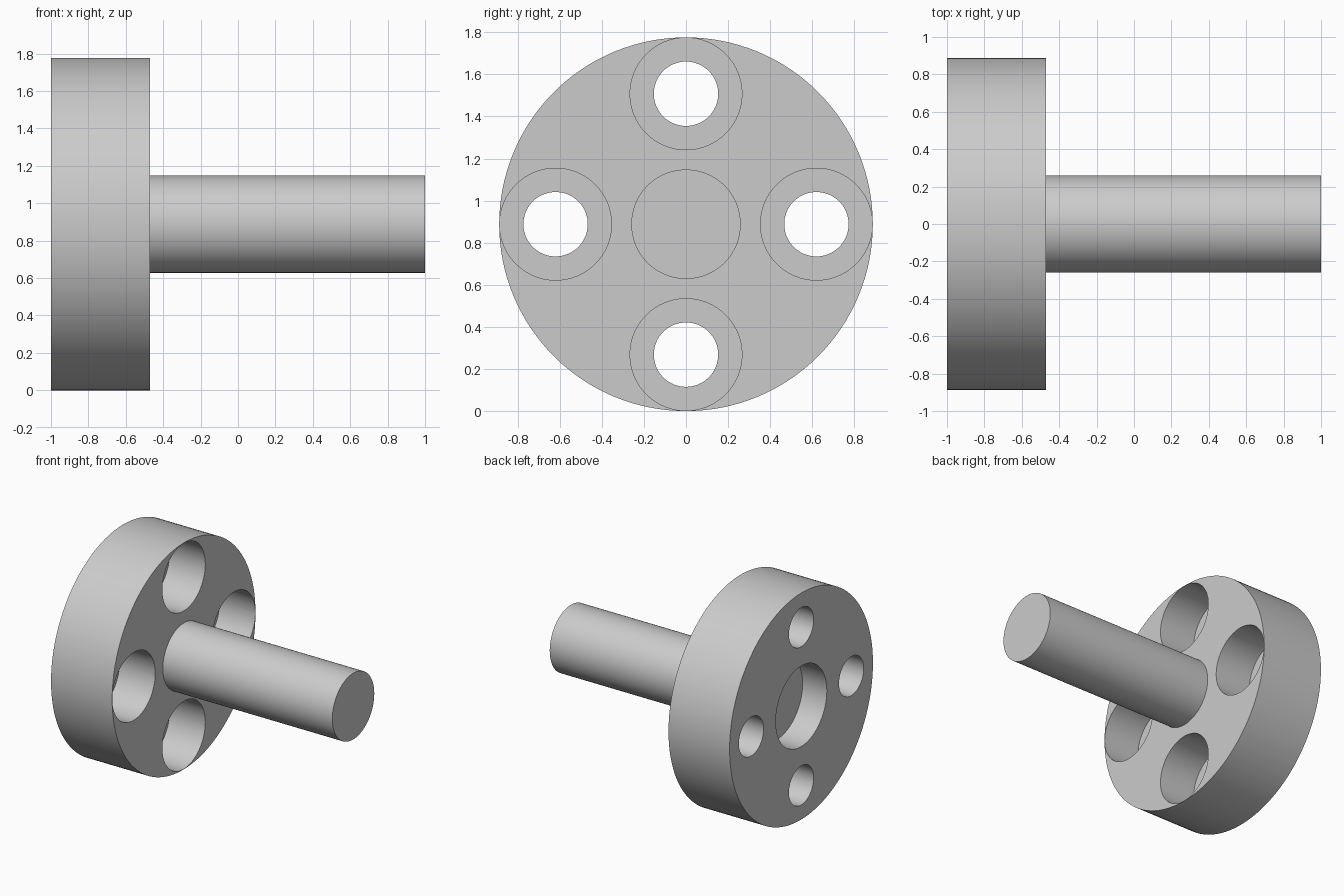
import bpy, bmesh, math
from mathutils import Matrix, Vector

cube = bpy.data.objects.get("Cube")
if cube:
    bpy.data.objects.remove(cube, do_unlink=True)

RADIUS = 0.888       # flange radius, also the height of the axis
BOLT_CIRCLE = 0.62   # distance of the bolt holes from the axis

grey = bpy.data.materials.new("plain grey")
grey.use_nodes = True
grey.diffuse_color = (0.6, 0.6, 0.6, 1)
grey.node_tree.nodes["Principled BSDF"].inputs["Base Color"].default_value = (0.6, 0.6, 0.6, 1)


def lathe(bm, profile, steps, centre):
    """Revolve (x, radius) points about a line along x through centre."""
    verts = [bm.verts.new(Vector((x, 0, r)) + centre) for x, r in profile]
    edges = [bm.edges.new(pair) for pair in zip(verts, verts[1:])]
    bmesh.ops.spin(bm, geom=verts + edges, cent=centre, axis=(1, 0, 0),
                   angle=math.tau, steps=steps, use_duplicate=False)


def make_object(name, bm):
    bmesh.ops.remove_doubles(bm, verts=bm.verts, dist=0.0001)
    bmesh.ops.recalc_face_normals(bm, faces=bm.faces)
    mesh = bpy.data.meshes.new(name)
    bm.to_mesh(mesh)
    bm.free()
    mesh.materials.append(grey)
    obj = bpy.data.objects.new(name, mesh)
    bpy.context.collection.objects.link(obj)
    return obj


# Flange with a round recess in its back, and the shaft, turned as one piece
axis = Vector((0, 0, RADIUS))
bm = bmesh.new()
lathe(bm, [(-0.79, 0), (-0.79, 0.316), (-1, 0.316), (-1, RADIUS),
           (-0.47, RADIUS), (-0.47, 0.26), (1, 0.26), (1, 0)], 128, axis)
body = make_object("flanged_shaft", bm)

# Four stepped bolt holes, wide on the shaft side
bm = bmesh.new()
for i in range(4):
    offset = Matrix.Rotation(i * math.pi / 2, 3, 'X') @ Vector((0, 0, BOLT_CIRCLE))
    lathe(bm, [(-1.1, 0), (-1.1, 0.153), (-0.78, 0.153), (-0.78, 0.266),
               (-0.4, 0.266), (-0.4, 0)], 64, axis + offset)
cutter = make_object("bolt_hole_cutter", bm)
cutter.hide_render = True

holes = body.modifiers.new("bolt holes", 'BOOLEAN')
holes.operation = 'DIFFERENCE'
holes.solver = 'EXACT'
holes.object = cutter

bpy.ops.object.select_all(action='DESELECT')
body.select_set(True)
bpy.context.view_layer.objects.active = body
bpy.ops.object.modifier_apply(modifier=holes.name)
bpy.data.objects.remove(cutter, do_unlink=True)
bpy.ops.object.shade_smooth_by_angle(angle=math.radians(30))
